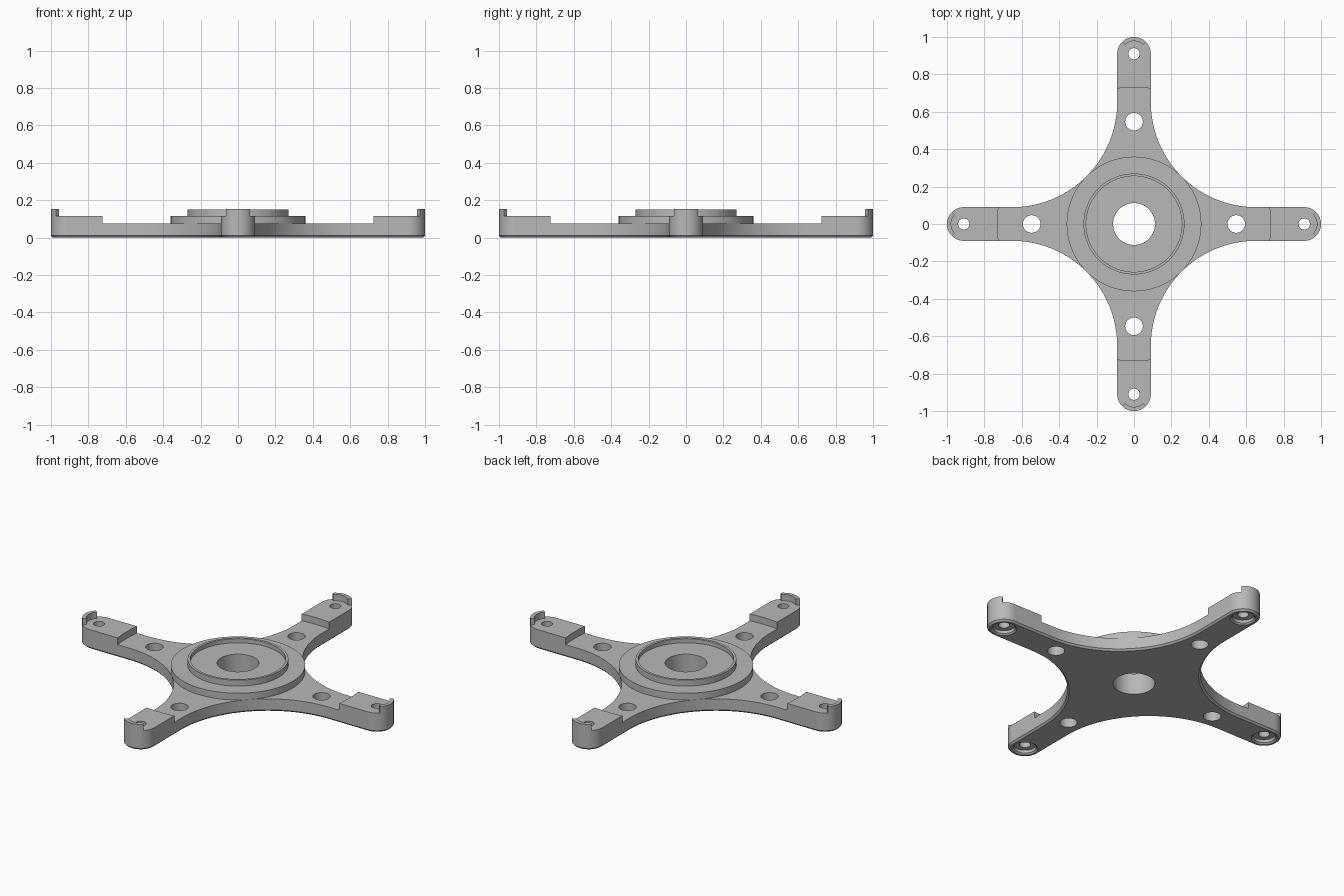
import bpy, bmesh
from math import sin, cos, pi, radians, asin, sqrt
from mathutils import Matrix

if "Cube" in bpy.data.objects:
    bpy.data.objects.remove(bpy.data.objects["Cube"], do_unlink=True)

grey = bpy.data.materials.new("machined_grey")
grey.use_nodes = True
GREY = (0.48, 0.48, 0.48, 1)
grey.diffuse_color = GREY
grey.node_tree.nodes["Principled BSDF"].inputs["Base Color"].default_value = GREY

HALF = 0.09             # arm half width
TIP = 0.91              # distance of the tip screw hole
BASE, PAD, TOP = 0.075, 0.115, 0.152
PAD_START = 0.73
HUB = 0.36
BORE = 0.112
C = (HUB - HALF) / (sqrt(2) - 1)   # centre of the concave sweep between arms


def arc(cx, cy, r, a, b, n):
    return [(cx + r * cos(a + (b - a) * i / n), cy + r * sin(a + (b - a) * i / n))
            for i in range(n + 1)]


def finish(name, bm):
    bmesh.ops.recalc_face_normals(bm, faces=bm.faces)
    mesh = bpy.data.meshes.new(name)
    bm.to_mesh(mesh)
    bm.free()
    mesh.materials.append(grey)
    ob = bpy.data.objects.new(name, mesh)
    bpy.context.collection.objects.link(ob)
    return ob


def prism(name, outline, z0, z1, turn=0, chamfer=0):
    bm = bmesh.new()
    face = bm.faces.new([bm.verts.new((x, y, z0)) for x, y in outline])
    rim = list(face.edges)
    new = bmesh.ops.extrude_face_region(bm, geom=[face], use_keep_orig=True)["geom"]
    up = [v for v in new if isinstance(v, bmesh.types.BMVert)]
    bmesh.ops.translate(bm, verts=up, vec=(0, 0, z1 - z0))
    bmesh.ops.recalc_face_normals(bm, faces=bm.faces)
    if chamfer:
        bmesh.ops.bevel(bm, geom=rim, offset=chamfer, segments=1, affect='EDGES')
    bmesh.ops.rotate(bm, verts=bm.verts, matrix=Matrix.Rotation(turn, 3, 'Z'))
    return finish(name, bm)


def lathe(bm, profile, x=0, y=0, steps=64):
    verts = [bm.verts.new((x + r, y, z)) for r, z in profile]
    edges = [bm.edges.new((verts[i - 1], verts[i])) for i in range(len(verts))]
    bmesh.ops.spin(bm, geom=verts + edges, cent=(x, y, 0), axis=(0, 0, 1),
                   angle=2 * pi, steps=steps, use_merge=True)
    bmesh.ops.remove_doubles(bm, verts=bm.verts, dist=0.00001)


def rod(bm, r, x=0, y=0, steps=48):
    bmesh.ops.create_cone(bm, cap_ends=True, segments=steps, radius1=r, radius2=r,
                          depth=0.6, matrix=Matrix.Translation((x, y, 0)))


def cut(ob, cutter):
    bpy.context.view_layer.objects.active = ob
    mod = ob.modifiers.new("holes", 'BOOLEAN')
    mod.operation = 'DIFFERENCE'
    mod.solver = 'EXACT'
    mod.object = cutter
    bpy.ops.object.modifier_apply(modifier=mod.name)


# Cross-shaped base plate with concave sweeps and rounded tips
tip = arc(TIP, 0, HALF, -pi / 2, pi / 2, 32)
arm = (arc(C, -C, C - HALF, pi * 0.75, pi / 2, 20) + tip
       + arc(C, C, C - HALF, pi * 1.5, pi * 1.25, 20)[:-1])
turns = [k * pi / 2 for k in range(4)]
outline = [(x * cos(t) - y * sin(t), x * sin(t) + y * cos(t))
           for t in turns for x, y in arm]
plate = prism("base_plate", outline, 0, BASE, chamfer=0.01)

# Raised hub with a thin rim around a shallow recess
bm = bmesh.new()
lathe(bm, [(BORE, BASE), (HUB, BASE), (HUB, PAD), (0.27, PAD), (0.27, TOP - 0.002),
           (0.256, TOP - 0.002), (0.256, 0.126), (BORE, 0.126)], steps=96)
hub = finish("hub", bm)

# Tip pads and curved end lips
back = asin(HALF / PAD_START)
pad_outline = tip + arc(0, 0, PAD_START, back, -back, 10)
lip_outline = (arc(TIP, 0, HALF, -pi / 4, pi / 4, 16)
               + arc(TIP, 0, 0.068, pi / 4, -pi / 4, 16))
pads = [prism(f"tip_pad_{k + 1}", pad_outline, BASE, PAD, t) for k, t in enumerate(turns)]
lips = [prism(f"tip_lip_{k + 1}", lip_outline, PAD, TOP, t) for k, t in enumerate(turns)]

# Bore, arm holes and counterbored tip holes
bm = bmesh.new()
rod(bm, BORE, steps=64)
for t in turns:
    rod(bm, 0.047, 0.547 * cos(t), 0.547 * sin(t))
    lathe(bm, [(0, -0.01), (0.081, -0.01), (0.06, 0.008), (0.06, 0.025),
               (0.03, 0.025), (0.03, 0.3), (0, 0.3)],
          TIP * cos(t), TIP * sin(t), 40)
cutter = finish("hole_cutter", bm)
cutter.hide_render = True
for ob in [plate] + pads:
    cut(ob, cutter)
bpy.data.objects.remove(cutter, do_unlink=True)

# Smooth curved walls, crisp edges
bpy.ops.object.select_all(action='DESELECT')
for ob in [plate, hub] + pads + lips:
    ob.select_set(True)
bpy.context.view_layer.objects.active = plate
bpy.ops.object.shade_smooth_by_angle(angle=radians(30))
